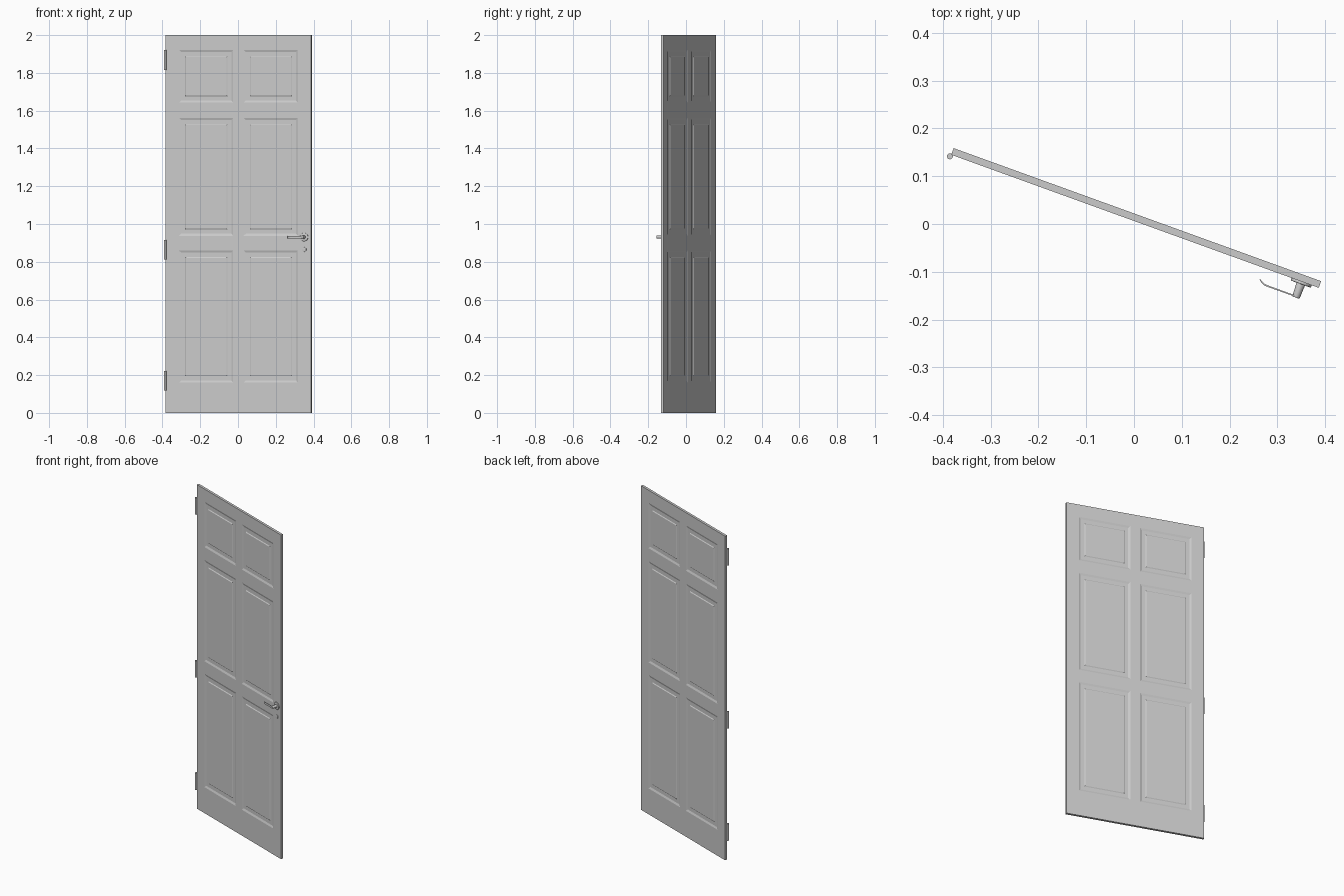
import bpy, bmesh, math
from mathutils import Matrix, Vector

if "Cube" in bpy.data.objects:
    bpy.data.objects.remove(bpy.data.objects["Cube"])

# Everything is modelled in door space, then swung open by 20 degrees
SWING = Matrix.Rotation(math.radians(-19.9), 4, 'Z')
FRONT, BACK = 0.006, 0.0208


def finish(bm, name, smooth=False):
    bmesh.ops.recalc_face_normals(bm, faces=bm.faces[:])
    mesh = bpy.data.meshes.new(name)
    bm.to_mesh(mesh)
    bm.free()
    ob = bpy.data.objects.new(name, mesh)
    bpy.context.collection.objects.link(ob)
    ob.matrix_world = SWING
    if smooth:
        bpy.ops.object.select_all(action='DESELECT')
        ob.select_set(True)
        bpy.context.view_layer.objects.active = ob
        bpy.ops.object.shade_smooth_by_angle(angle=math.radians(35))
    return ob


def disc(name, center, radius, depth, axis='Y', top=None, bevel=0.0, sides=32):
    """Cylinder along an axis; for Y the narrower 'top' end faces the front."""
    bm = bmesh.new()
    bmesh.ops.create_cone(bm, cap_ends=True, segments=sides, radius1=radius,
                          radius2=radius if top is None else top, depth=depth)
    if bevel:
        rims = [e for e in bm.edges if abs(e.verts[0].co.z - e.verts[1].co.z) < 1e-6]
        bmesh.ops.bevel(bm, geom=rims, offset=bevel, segments=3, profile=0.5, affect='EDGES')
    if axis == 'Y':
        bmesh.ops.rotate(bm, verts=bm.verts[:], matrix=Matrix.Rotation(math.pi / 2, 3, 'X'))
    bmesh.ops.translate(bm, verts=bm.verts[:], vec=Vector(center))
    return finish(bm, name, True)


# Door leaf: a grid slab whose panel cells are inset on both sides
us = [-0.409, -0.335, -0.029, 0.029, 0.335, 0.409]
zs = [0, 0.16, 0.86, 0.937, 1.562, 1.642, 1.922, 2.0]
bm = bmesh.new()
grid = [[bm.verts.new((u, FRONT, z)) for u in us] for z in zs]
for j in range(len(zs) - 1):
    for i in range(len(us) - 1):
        bm.faces.new((grid[j][i], grid[j][i + 1], grid[j + 1][i + 1], grid[j + 1][i]))
copy = bmesh.ops.extrude_face_region(bm, geom=bm.faces[:], use_keep_orig=True)
bmesh.ops.translate(bm, vec=(0, BACK - FRONT, 0),
                    verts=[g for g in copy['geom'] if isinstance(g, bmesh.types.BMVert)])
bmesh.ops.recalc_face_normals(bm, faces=bm.faces[:])


def is_panel(f):
    c = f.calc_center_median()
    return (abs(f.normal.y) > 0.9 and 0.03 < abs(c.x) < 0.335
            and any(a < c.z < b for a, b in ((0.16, 0.86), (0.937, 1.562), (1.642, 1.922))))


panels = [f for f in bm.faces if is_panel(f)]
# sloped moulding, flat recess, then the raised field
for width, depth in ((0.012, -0.004), (0.022, 0.0), (0.005, 0.003)):
    bmesh.ops.inset_individual(bm, faces=panels, thickness=width, depth=depth,
                               use_even_offset=True)
finish(bm, "door_leaf")

# Hinge barrels on the front left edge
for name, z in (("bottom", 0.17), ("middle", 0.863), ("top", 1.868)):
    disc("hinge_" + name, (-0.4105, 0.002, z), 0.0062, 0.104, axis='Z', sides=20)

# Handle rose, spindle and keyhole cover
HU, HZ = 0.371, 0.931
disc("handle_rose", (HU, 0.0035, HZ), 0.0225, 0.006, bevel=0.0015)
disc("handle_spindle", (HU, -0.013, HZ), 0.0095, 0.033, top=0.008, bevel=0.001)
disc("keyhole_cover", (HU, 0.0045, 0.865), 0.012, 0.004, bevel=0.001)

# Lever: thin bar bent back toward the door at its free end
path = [(HU, -0.0285), (0.305, -0.0285), (0.298, -0.0275), (0.292, -0.0245), (0.287, -0.02)]
offs = [(0, 0.003), (0, 0.003), (0.001, 0.003), (0.002, 0.002), (0.002, 0.001)]
outline = path + [(p[0] + o[0], p[1] + o[1]) for p, o in zip(path, offs)][::-1]
bm = bmesh.new()
face = bm.faces.new([bm.verts.new((u, v, HZ - 0.0065)) for u, v in outline])
ext = bmesh.ops.extrude_face_region(bm, geom=[face], use_keep_orig=True)
bmesh.ops.translate(bm, vec=(0, 0, 0.013),
                    verts=[g for g in ext['geom'] if isinstance(g, bmesh.types.BMVert)])
finish(bm, "handle_lever", True)
